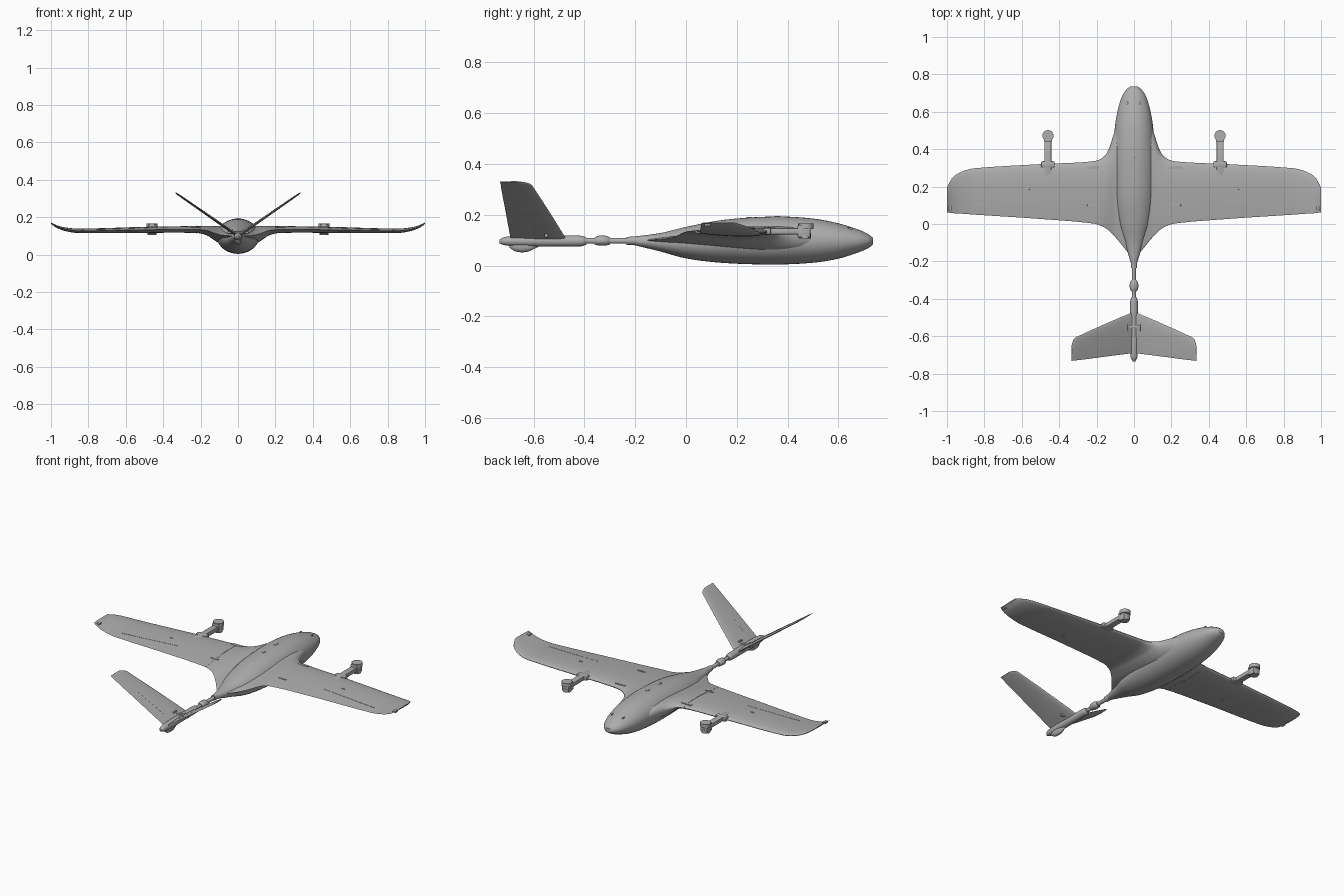
import bpy, bmesh, math
from mathutils import Vector

cube = bpy.data.objects.get("Cube")
if cube:
    bpy.data.objects.remove(cube)

grey = bpy.data.materials.new("light grey")
grey.use_nodes = True
grey.diffuse_color = (0.42, 0.42, 0.42, 1)
grey.node_tree.nodes["Principled BSDF"].inputs["Base Color"].default_value = grey.diffuse_color


def finish(name, bm, mirror=False, angle=40):
    bmesh.ops.recalc_face_normals(bm, faces=bm.faces)
    mesh = bpy.data.meshes.new(name)
    bm.to_mesh(mesh)
    bm.free()
    mesh.materials.append(grey)
    ob = bpy.data.objects.new(name, mesh)
    bpy.context.collection.objects.link(ob)
    if mirror:
        ob.modifiers.new("Mirror", "MIRROR")
    bpy.ops.object.select_all(action="DESELECT")
    ob.select_set(True)
    bpy.context.view_layer.objects.active = ob
    bpy.ops.object.shade_smooth_by_angle(angle=math.radians(angle))
    return ob


def loft(name, rings, mirror=False):
    bm = bmesh.new()
    loops = [[bm.verts.new(p) for p in ring] for ring in rings]
    n = len(loops[0])
    for a, b in zip(loops, loops[1:]):
        for i in range(n):
            j = (i + 1) % n
            bm.faces.new((a[i], a[j], b[j], b[i]))
    bm.faces.new(loops[0])
    bm.faces.new(loops[-1])
    return finish(name, bm, mirror)


def resample(rows, steps):
    """Smooth curve through a table of stations."""
    rows = [Vector(r) for r in rows]
    out = []
    for i in range(len(rows) - 1):
        p1, p2 = rows[i], rows[i + 1]
        d = p2[0] - p1[0]
        def slope(k):
            a, b = rows[max(k - 1, 0)], rows[min(k + 1, len(rows) - 1)]
            return (b - a) / (b[0] - a[0]) * d
        m1, m2 = slope(i), slope(i + 1)
        for s in range(steps):
            t = s / steps
            h = t * t * (3 - 2 * t)
            out.append(p1 * (1 - h) + p2 * h + m1 * (t * (1 - t) ** 2) - m2 * (t * t * (1 - t)))
    return out + [rows[-1]]


def half_thickness(s):
    return 5 * (0.297 * math.sqrt(s) - 0.126 * s - 0.352 * s**2 + 0.284 * s**3 - 0.1 * s**4)


def airfoil(row, tilt=0, n=18):
    """Ring of points for a station (x, leading y, trailing y, z, thickness)."""
    x, le, te, z, th = row
    ring = []
    for k in range(2 * n):
        s = 0.5 - 0.5 * math.cos(math.pi * k / n)
        h = half_thickness(s) * th * (1 if k < n else -1)
        if k == n:
            h = 0
        ring.append((x - h * math.sin(tilt), le + (te - le) * s, z + h * math.cos(tilt)))
    return ring


def box(name, size, at, mirror=False, bevel=0.0):
    bm = bmesh.new()
    bmesh.ops.create_cube(bm, size=1)
    for v in bm.verts:
        v.co = Vector([c * s + p for c, s, p in zip(v.co, size, at)])
    if bevel:
        bmesh.ops.bevel(bm, geom=bm.edges[:], offset=bevel, segments=2, affect="EDGES", profile=0.5)
    return finish(name, bm, mirror, 30)


def body(name, rows, n=40, steps=5):
    """Round body along y from stations (y, half width, bottom, top)."""
    rings = []
    for y, w, lo, hi in resample(rows, steps):
        rings.append([(w * math.cos(a), y, (lo + hi) / 2 + (hi - lo) / 2 * math.sin(a))
                      for a in (2 * math.pi * k / n for k in range(n))])
    return loft(name, rings)


# Fuselage
fuselage = [(-0.215, 0.015, 0.083, 0.113), (-0.1, 0.05, 0.055, 0.128), (0, 0.085, 0.028, 0.152),
            (0.15, 0.108, 0.010, 0.180), (0.35, 0.113, 0.004, 0.193), (0.5, 0.104, 0.011, 0.185),
            (0.6, 0.089, 0.027, 0.166), (0.68, 0.065, 0.052, 0.141), (0.72, 0.04, 0.07, 0.122),
            (0.736, 0.018, 0.083, 0.109)]
body("fuselage", fuselage)

# Wing with blended root and upturned tip
stations = [(0, 0.62, -0.19, 0.1, 0.12), (0.035, 0.6, -0.15, 0.1, 0.115), (0.075, 0.55, -0.1, 0.103, 0.105),
            (0.105, 0.49, -0.065, 0.108, 0.09), (0.135, 0.4, -0.035, 0.118, 0.072),
            (0.165, 0.357, -0.015, 0.128, 0.052), (0.22, 0.335, 0.003, 0.134, 0.038),
            (0.5, 0.32, 0.027, 0.132, 0.032), (0.85, 0.298, 0.05, 0.127, 0.024),
            (0.92, 0.28, 0.055, 0.135, 0.02), (0.97, 0.248, 0.058, 0.15, 0.014), (1, 0.195, 0.062, 0.168, 0.007)]
wing = resample(stations, 6)
loft("wing", [airfoil(r) for r in wing], True)


def wing_top(x, y):
    for a, b in zip(wing, wing[1:]):
        if a[0] <= x <= b[0]:
            r = a.lerp(b, (x - a[0]) / (b[0] - a[0]))
            return r[3] + half_thickness((r[1] - y) / (r[1] - r[2])) * r[4]


# Joint rib, control surface hinge, latches and servo covers on the wing
rib = []
for x in (-0.223, -0.218):
    rib.append(airfoil((x, 0.337, 0.001, 0.134, 0.041)))
loft("wing_joint_rib", rib)

hinge = []
for x in (0.48, 0.6, 0.72, 0.84):
    y = 0.125 - (x - 0.48) * 0.06
    z = wing_top(x, y)
    hinge.append([(x, y + dy, z + dz) for dy, dz in ((-0.002, -0.002), (0.002, -0.002), (0.002, 0.001), (-0.002, 0.001))])
loft("aileron_hinge", hinge, True)

for name, x, y, w, d in (("wing_latch", 0.22, 0.305, 0.066, 0.016), ("wing_lug", 0.225, 0.1, 0.05, 0.009),
                         ("servo_cover", 0.57, 0.185, 0.02, 0.008), ("tip_light", 0.985, 0.085, 0.02, 0.025)):
    box(name, (w, d, 0.008), (x, y, wing_top(x, y) - 0.001), True, 0.001)
box("wing_under_cover", (0.08, 0.07, 0.004), (0.56, 0.15, 0.121), True)

# Hatches on the fuselage
for name, y, z in (("front_hatch", 0.36, 0.192), ("rear_hatch", 0.25, 0.188)):
    box(name, (0.014, 0.025, 0.006), (0, y, z), False, 0.001)
box("nose_sensor", (0.008, 0.02, 0.008), (0.037, 0.645, 0.146), True, 0.001)

# Motor booms ahead of the wing
box("motor_boom", (0.038, 0.25, 0.026), (0.46, 0.345, 0.135), True, 0.006)
box("boom_saddle", (0.072, 0.035, 0.028), (0.46, 0.318, 0.135), True, 0.008)
box("motor_mount", (0.045, 0.05, 0.05), (0.46, 0.465, 0.135), True, 0.005)


def cylinder(name, radius, depth, at, sides=20, mirror=False):
    bm = bmesh.new()
    bmesh.ops.create_cone(bm, segments=sides, radius1=radius, radius2=radius, depth=depth, cap_ends=True)
    bmesh.ops.translate(bm, verts=bm.verts, vec=at)
    return finish(name, bm, mirror)


cylinder("motor", 0.03, 0.022, (0.46, 0.472, 0.154), 20, True)
cylinder("motor_foot", 0.024, 0.02, (0.46, 0.468, 0.116), 20, True)

# Tail boom with coupling
body("tail_boom", [(-0.42, 0.011, 0.086, 0.108), (-0.2, 0.011, 0.086, 0.108)], 20, 1)
body("boom_collar", [(-0.235, 0.016, 0.081, 0.113), (-0.19, 0.017, 0.081, 0.114)], 20, 1)
body("boom_coupling", [(-0.36, 0.014, 0.083, 0.111), (-0.345, 0.022, 0.079, 0.117),
                       (-0.315, 0.022, 0.079, 0.117), (-0.3, 0.014, 0.083, 0.111)], 20, 3)

# Tail pod with skid bulge
body("tail_pod", [(-0.735, 0.006, 0.088, 0.102), (-0.715, 0.017, 0.08, 0.112), (-0.65, 0.022, 0.075, 0.118),
                  (-0.5, 0.021, 0.075, 0.118), (-0.41, 0.02, 0.076, 0.117), (-0.392, 0.014, 0.083, 0.111)], 24)
body("tail_skid", [(-0.695, 0.006, 0.07, 0.09), (-0.67, 0.015, 0.055, 0.1), (-0.625, 0.015, 0.054, 0.1),
                   (-0.58, 0.005, 0.074, 0.09)], 20)

# V tail
tilt = math.atan2(0.225, 0.325)
fin = [(0.004, -0.47, -0.69, 0.102, 0.016), (0.16, -0.537, -0.71, 0.21, 0.013),
       (0.29, -0.596, -0.727, 0.3, 0.01), (0.322, -0.615, -0.73, 0.322, 0.008), (0.334, -0.65, -0.732, 0.33, 0.005)]
loft("tail_fin", [airfoil(r, tilt) for r in resample(fin, 4)], True)
box("fin_bracket", (0.06, 0.014, 0.014), (0.026, -0.55, 0.118), True, 0.002)
box("fin_horn", (0.008, 0.035, 0.012), (0.03, -0.555, 0.127), True, 0.002)
ruddervator = []
for x in (0.05, 0.29):
    y, z = -0.632 - (x - 0.05) * 0.19, 0.102 + (x - 0.004) * 0.69 + 0.0055 - (x - 0.05) * 0.008
    ruddervator.append([(x - dz * math.sin(tilt), y + dy, z + dz * math.cos(tilt))
                        for dy, dz in ((-0.002, -0.002), (0.002, -0.002), (0.002, 0.001), (-0.002, 0.001))])
loft("ruddervator_hinge", ruddervator, True)
